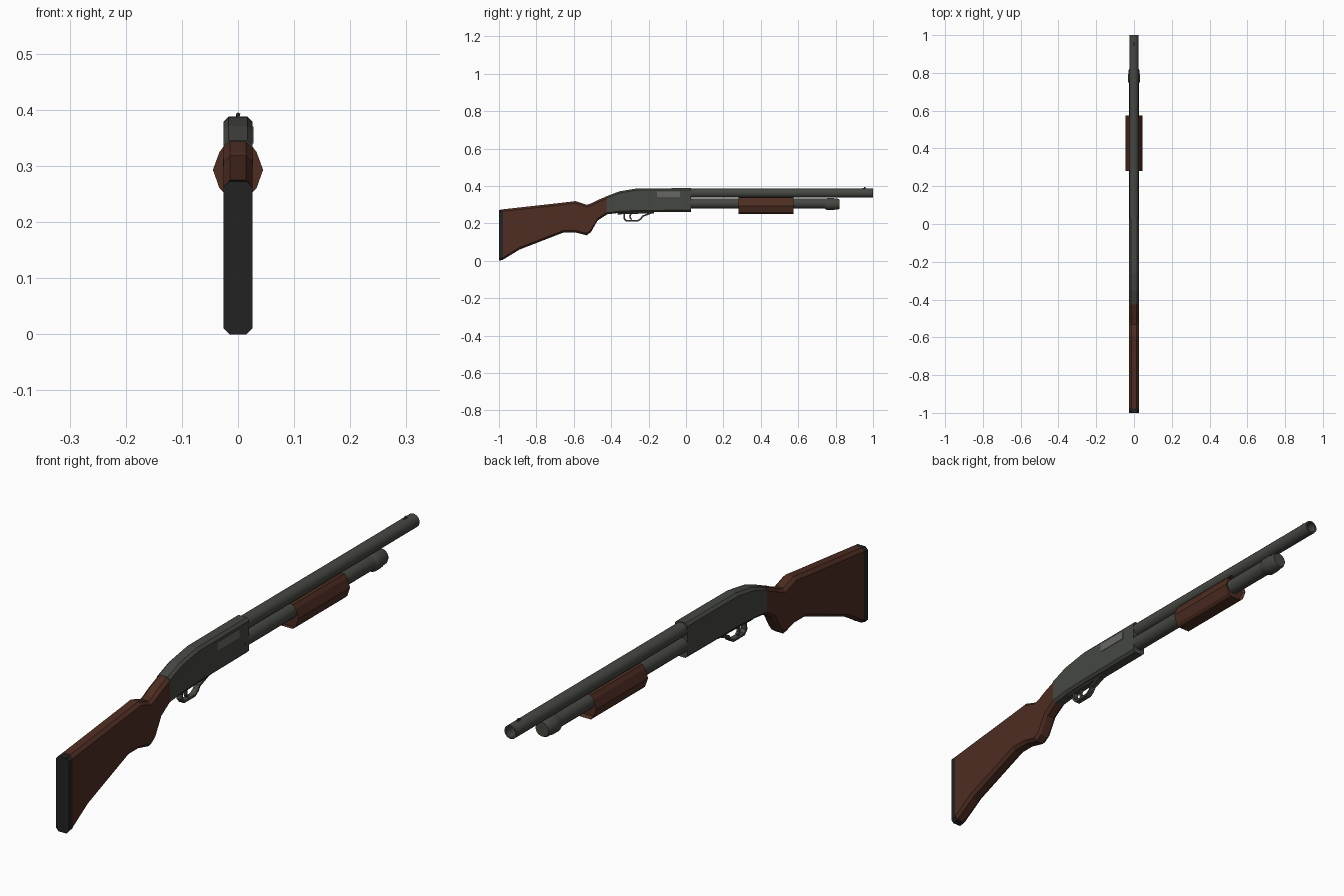
import bpy, bmesh, math

if "Cube" in bpy.data.objects:
    bpy.data.objects.remove(bpy.data.objects["Cube"])


def material(name, rgb):
    m = bpy.data.materials.new(name)
    m.diffuse_color = (*rgb, 1)
    m.use_nodes = True
    m.node_tree.nodes["Principled BSDF"].inputs["Base Color"].default_value = m.diffuse_color
    return m


METAL = material("dark grey metal", (0.060, 0.064, 0.054))
WOOD = material("brown wood", (0.075, 0.026, 0.016))
RUBBER = material("black rubber", (0.016, 0.016, 0.016))
STEEL = material("light steel", (0.135, 0.140, 0.130))


def make(name, bm, mat, smooth=None):
    bmesh.ops.recalc_face_normals(bm, faces=bm.faces[:])
    mesh = bpy.data.meshes.new(name)
    bm.to_mesh(mesh)
    bm.free()
    mesh.materials.append(mat)
    ob = bpy.data.objects.new(name, mesh)
    bpy.context.collection.objects.link(ob)
    if smooth:
        bpy.ops.object.select_all(action='DESELECT')
        ob.select_set(True)
        bpy.context.view_layer.objects.active = ob
        bpy.ops.object.shade_smooth_by_angle(angle=math.radians(smooth))
    return ob


def loft(rings):
    """Skin a list of equal-length point rings and cap both ends."""
    bm = bmesh.new()
    vs = [[bm.verts.new(p) for p in r] for r in rings]
    n = len(vs[0])
    for a, b in zip(vs, vs[1:]):
        for i in range(n):
            j = (i + 1) % n
            bm.faces.new((a[i], a[j], b[j], b[i]))
    caps = [bm.faces.new(vs[0]), bm.faces.new(vs[-1])]
    return bm, caps


def slab(stations, w=0.0255, c=0.010):
    """Chamfered-rectangle sections at (y, z_bottom, z_top)."""
    rings = []
    for y, lo, hi in stations:
        half = [(w - c, lo), (w, lo + c), (w, hi - c), (w - c, hi)]
        pts = half + [(-x, z) for x, z in reversed(half)]
        rings.append([(x, y, z) for x, z in pts])
    return loft(rings)[0]


def lathe(profile, zc, n=16, x0=0.0):
    """Turn (y, radius) points about an axis along y."""
    return loft([[(x0 + r * math.cos(math.tau * (i + .5) / n), y,
                   zc + r * math.sin(math.tau * (i + .5) / n))
                  for i in range(n)] for y, r in profile])[0]


# Butt pad and stock
make("butt_pad", slab([(-1.0, 0.0, 0.272), (-0.978, 0.005, 0.274)]), RUBBER)
make("stock", slab([
    (-0.978, 0.006, 0.275), (-0.89, 0.060, 0.285), (-0.655, 0.151, 0.311),
    (-0.59, 0.151, 0.319), (-0.532, 0.136, 0.299), (-0.508, 0.153, 0.306),
    (-0.473, 0.215, 0.324), (-0.42, 0.249, 0.346)], c=0.011), WOOD)

# Receiver
make("receiver", slab([
    (-0.425, 0.248, 0.345), (-0.356, 0.256, 0.371), (-0.26, 0.260, 0.387),
    (0.027, 0.262, 0.388)], w=0.0258, c=0.009), METAL)

# Ejection port plate on the right side
bm = bmesh.new()
bmesh.ops.create_cube(bm, size=1)
for v in bm.verts:
    v.co = (0.0255 + v.co.x * 0.004, -0.093 + v.co.y * 0.124, 0.355 + v.co.z * 0.03)
make("ejection_port", bm, STEEL)

# Barrel with open bore
make("barrel", lathe([(0.0, 0.0245), (1.0, 0.0245), (1.0, 0.0185), (0.9, 0.0185)],
                     0.3615), METAL, 40)

# Front sight bead on a small post
make("front_sight_post", lathe([(0.945, 0.003), (0.962, 0.003)], 0.387, 8), METAL)
bm = bmesh.new()
bmesh.ops.create_icosphere(bm, subdivisions=1, radius=0.0045)
for v in bm.verts:
    v.co.y += 0.955
    v.co.z += 0.391
make("front_sight_bead", bm, METAL)

# Magazine tube and its end cap
make("magazine_tube", lathe([(0.0, 0.0275), (0.76, 0.0275)], 0.306), METAL, 40)
make("magazine_cap", lathe([(0.743, 0.027), (0.755, 0.033), (0.785, 0.033),
                            (0.798, 0.030), (0.812, 0.030), (0.82, 0.026)],
                           0.303), METAL, 30)

# Sliding fore-end, recessed at both ends around the tube
half = [(0.023, 0.251), (0.033, 0.260), (0.0447, 0.293), (0.033, 0.325), (0.023, 0.338)]
section = half + [(-x, z) for x, z in reversed(half)]
bm, caps = loft([[(x, y, z) for x, z in section] for y in (0.28, 0.575)])
for cap, step in zip(caps, (0.015, -0.015)):
    bmesh.ops.inset_individual(bm, faces=[cap], thickness=0.006)
    for v in cap.verts:
        v.co.y += step
make("fore_end", bm, WOOD)

# Trigger plate under the receiver
make("trigger_plate", slab([(-0.365, 0.248, 0.27), (-0.17, 0.254, 0.27)],
                           w=0.013, c=0.003), METAL)


def ribbon(name, path, w, thick):
    """Strip of half-width w following (y, z) points, thickened."""
    bm = bmesh.new()
    rows = [[bm.verts.new((s * w, y, z)) for s in (-1, 1)] for y, z in path]
    for a, b in zip(rows, rows[1:]):
        bm.faces.new((a[0], a[1], b[1], b[0]))
    ob = make(name, bm, METAL)
    mod = ob.modifiers.new("thickness", 'SOLIDIFY')
    mod.thickness = thick
    mod.offset = 0
    mod.use_even_offset = True


# Trigger guard and trigger
ribbon("trigger_guard", [(-0.33, 0.254), (-0.331, 0.226), (-0.319, 0.213),
                         (-0.258, 0.213), (-0.241, 0.224), (-0.232, 0.238),
                         (-0.185, 0.256)], 0.010, 0.008)
ribbon("trigger", [(-0.292, 0.256), (-0.300, 0.240), (-0.298, 0.228),
                   (-0.290, 0.220)], 0.005, 0.008)
